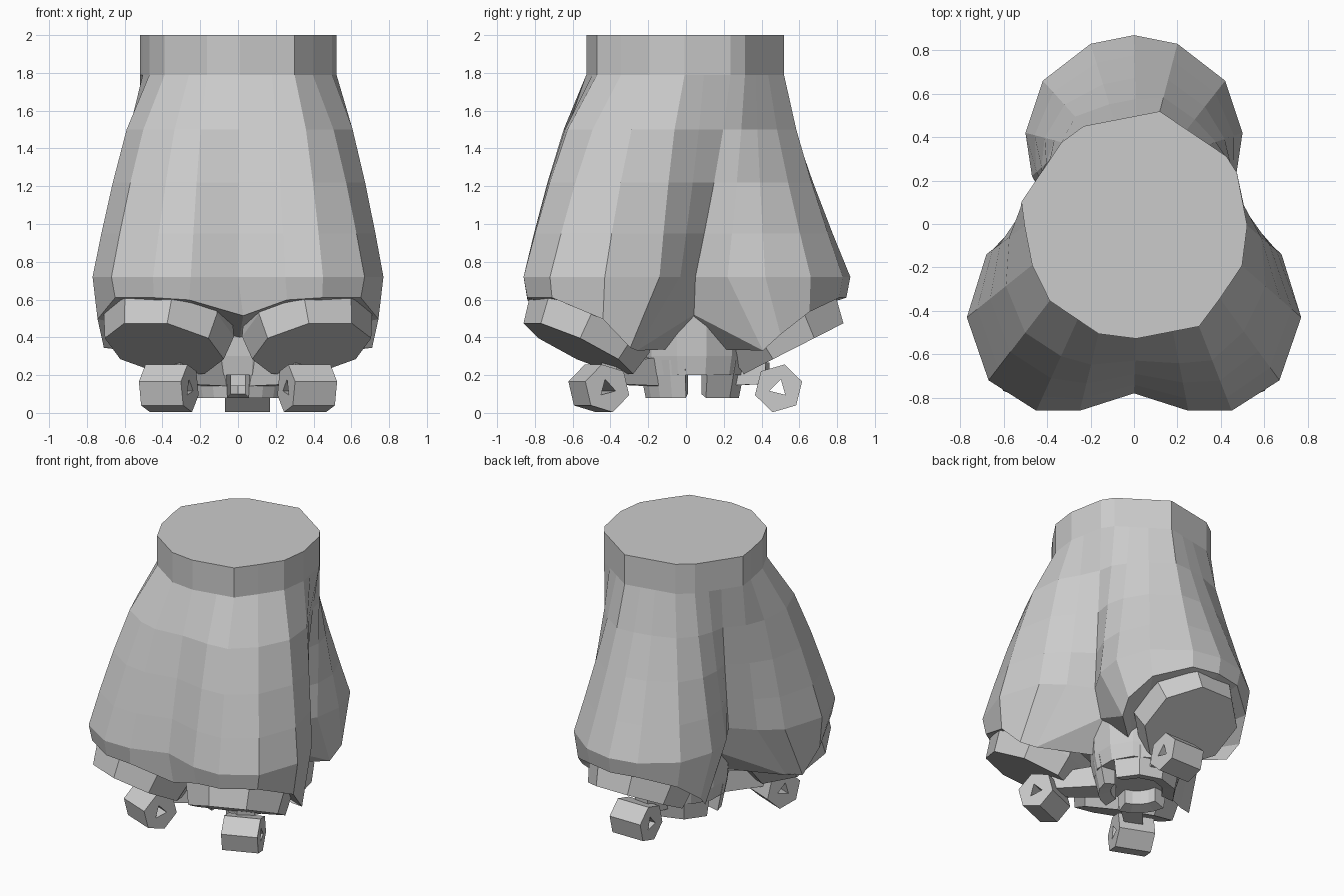
import bpy, bmesh
from math import sin, cos, pi, radians, atan2
from mathutils import Vector

if "Cube" in bpy.data.objects:
    bpy.data.objects.remove(bpy.data.objects["Cube"])


def make(name, rings, cap=True, closed=False, tip=None):
    """Skin a list of equal-length vertex rings into a flat-shaded object."""
    bm = bmesh.new()
    vs = [[bm.verts.new(p) for p in r] for r in rings]
    n = len(rings[0])
    pairs = list(zip(vs, vs[1:] + vs[:1])) if closed else list(zip(vs, vs[1:]))
    for a, b in pairs:
        for i in range(n):
            j = (i + 1) % n
            bm.faces.new((a[i], a[j], b[j], b[i]))
    if cap and not closed:
        bm.faces.new(vs[0])
        if tip is None:
            bm.faces.new(vs[-1])
        else:
            t = bm.verts.new(tip)
            for i in range(n):
                bm.faces.new((vs[-1][i], vs[-1][(i + 1) % n], t))
    bmesh.ops.recalc_face_normals(bm, faces=bm.faces)
    me = bpy.data.meshes.new(name)
    bm.to_mesh(me)
    bm.free()
    ob = bpy.data.objects.new(name, me)
    bpy.context.collection.objects.link(ob)
    return ob


def ring(center, axis, ref, radii, n, turn=0.0):
    """Ring around axis; radii is a number or a repeating tuple."""
    axis = axis.normalized()
    u = (ref - axis * ref.dot(axis)).normalized()
    v = axis.cross(u)
    rs = radii if isinstance(radii, tuple) else (radii,)
    return [center + (u * cos(turn + 2 * pi * i / n) + v * sin(turn + 2 * pi * i / n)) * rs[i % len(rs)]
            for i in range(n)]


Z = Vector((0, 0, 1))
LOBES = [(name, Vector((x, y, 0)), Vector((cos(radians(a)), sin(radians(a)), 0)))
         for name, x, y, a in (("right", .39, -.57, -68), ("left", -.39, -.57, -112), ("back", 0, .57, 90))]

# body: octagonal neck blending down into three lobes
half = [(0, .87), (.2, .83), (.42, .66), (.5, .42), (.47, .22), (.37, .05), (.54, -.03),
        (.68, -.14), (.77, -.43), (.67, -.72), (.45, -.86), (.25, -.86), (0, -.78)]
low = half + [(-x, y) for x, y in half[-2:0:-1]]


def neck_point(x, y, start=radians(-11.5)):
    a = atan2(y + .15, x)
    d = ((a - start) % (pi / 4)) - pi / 8
    r = .545 * cos(pi / 8) / cos(d)
    return Vector((r * cos(a) + .01, r * sin(a) - .015, 0))


def section(z):
    pts = []
    for x, y in low:
        k = .7 if y < -.05 else 1.2
        t = max(0, min(1, (1.79 - z) / 1.07)) ** k
        pts.append(neck_point(x, y).lerp(Vector((x, y, 0)), t) + Z * z)
    return pts


def rim():
    """Lower edge, following the tilted underside of each lobe."""
    pts = []
    for x, y in low:
        p = Vector((x, y, 0))
        if abs(y - .05) < .01:
            pts.append(p * .85 + Z * .52)
            continue
        lobe = LOBES[2] if y > .1 else LOBES[0] if x >= 0 else LOBES[1]
        d = (p - lobe[1]).dot(lobe[2])
        q = p + lobe[2] * max(0, -d) * .5
        q = lobe[1] + (q - lobe[1]) * .93
        pts.append(q + Z * min(.61, max(.33, .49 + .5 * d)))
    return pts


make("body", [section(z) for z in (2, 1.79, 1.5, 1.22, .95, .72)] + [rim()], tip=Vector((0, 0, .34)))

# tilted discs, rollers and brackets: one set per lobe
tilt = radians(27)
for side, pos, out in LOBES:
    tangent = Vector((-out.y, out.x, 0))
    up = Z * cos(tilt) - out * sin(tilt)
    c = pos + Z * .34
    make(side + "_disc", [ring(c + up * s, up, out, r, 8, pi / 8)
                          for s, r in ((0, .32), (.14, .35), (.22, .33))])

    # six-sided roller with a triangular bore
    m = Vector((pos.x * .94, pos.y * .81, .13)) if pos.x else Vector((.05, .49, .13))
    rings = [ring(m + tangent * s, tangent, Z + out * .25, r, 6)
             for s, r in ((-.12, .13), (.12, .13), (.12, (.05, .025)), (-.12, (.05, .025)))]
    make(side + "_roller", rings, closed=True)

    # bracket from the centre to the roller
    base = pos * .3 + Z * .22
    end = m - out * .06 + Z * .08
    make(side + "_bracket", [ring(base, end - base, Z, .11, 4, pi / 4),
                             ring(end, end - base, Z, .08, 4, pi / 4)])

# central column, widening into the body
O = Vector((0, .03, 0))
X = Vector((1, 0, 0))
make("centre_column", [ring(O + Z * z, Z, X, r, 12, pi / 12) for z, r in
                       ((.2, .28), (.3, .3), (.5, .31), (.7, .33))])

# three curved skirts under the column, with a notch below each valley
for name, mid, span in (("back", 90, 145), ("right", -42, 70), ("left", -138, 70)):
    rings = []
    for k in range(5):
        a = radians(mid + (k / 4 - .5) * span)
        d = Vector((cos(a), sin(a), 0))
        rings.append([O + d * r + Z * z for r, z in ((.17, .25), (.17, .1), (.25, .08), (.29, .28))])
    make(name + "_skirt", rings)
